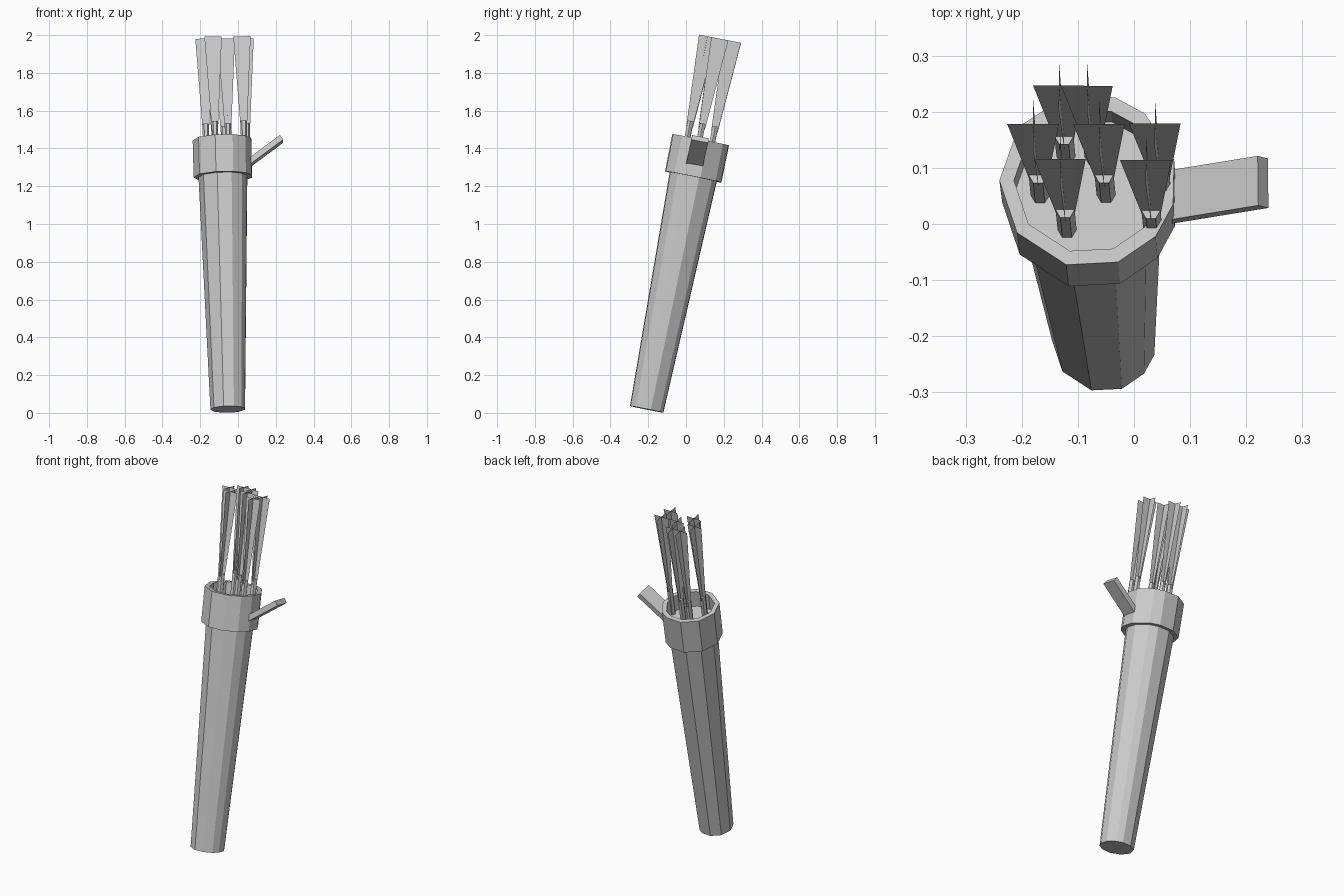
import bpy, bmesh
from math import radians, cos, sin
from mathutils import Matrix, Vector

if "Cube" in bpy.data.objects:
    bpy.data.objects.remove(bpy.data.objects["Cube"])

# Leaning frame shared by all parts: local z runs up the quiver
base = Vector((-0.053, -0.208, 0.019))
az = (Vector((-0.082, 0.078, 1.447)) - base).normalized()
ay = az.cross(Vector((1, 0, 0.02))).normalized()
ax = ay.cross(az)
FRAME = Matrix((ax, ay, az)).transposed().to_4x4()
FRAME.translation = base

# Slightly uneven 11-sided cross-section
ANGLES = [180, 217, 256, 290, 320, 344, 374, 410, 432, 465, 502]


def finish(name, bm):
    bmesh.ops.recalc_face_normals(bm, faces=bm.faces)
    me = bpy.data.meshes.new(name)
    bm.to_mesh(me)
    bm.free()
    ob = bpy.data.objects.new(name, me)
    bpy.context.collection.objects.link(ob)
    return ob


def loft(name, profile, angles, centre=(0, 0), cap=True):
    """Stack rings of (radius, height); cap the ends or close into a ring."""
    bm = bmesh.new()
    rings = [[bm.verts.new(FRAME @ Vector((centre[0] + r * cos(radians(a)),
                                           centre[1] + r * sin(radians(a)), z)))
              for a in angles] for r, z in profile]
    n = len(angles)
    pairs = list(zip(rings, rings[1:]))
    if cap:
        bm.faces.new(rings[0])
        bm.faces.new(rings[-1])
    else:
        pairs.append((rings[-1], rings[0]))
    for lo, hi in pairs:
        for i in range(n):
            j = (i + 1) % n
            bm.faces.new((lo[i], lo[j], hi[j], hi[i]))
    return finish(name, bm)


# Tapered tube; its top cap is the recessed floor inside the rim
loft("quiver_body", [(0.093, 0), (0.131, 1.25), (0.134, 1.36)], ANGLES)

# Thick collar round the mouth
loft("quiver_rim", [(0.131, 1.255), (0.157, 1.255), (0.158, 1.455), (0.132, 1.455)],
     ANGLES, cap=False)

# Arrows: shaft plus two crossed, flaring vanes; placed by vane-top centre
TOPS = [(-0.132, 0.116), (0.021, 0.114), (-0.0625, 0.178), (-0.18, 0.178),
        (0.037, 0.179), (-0.134, 0.247), (-0.084, 0.246)]
inv = FRAME.inverted()
for k, (x, y) in enumerate(TOPS, 1):
    top = inv @ Vector((x, y, 1.993 - 0.19 * (y - 0.116)))
    loft(f"arrow_shaft_{k}", [(0.017, 1.35), (0.017, 1.54)],
         range(0, 360, 60), (top.x, top.y))
    bm = bmesh.new()
    for d in (Vector((1, 0, 0)), Vector((0, 1, 0))):
        pts = [(-0.017, 1.51), (0.017, 1.51), (0.046, top.z), (-0.046, top.z)]
        bm.faces.new([bm.verts.new(FRAME @ (Vector((top.x, top.y, z)) + d * w))
                      for w, z in pts])
    finish(f"arrow_vanes_{k}", bm)

# Slanted strap stub on the right of the rim
start, end = Vector((0.045, 0.045, 1.313)), Vector((0.23, 0.075, 1.45))
sx = (end - start).normalized()
sz = sx.cross(Vector((0.007, 0.09, -0.012))).normalized()
sy = sz.cross(sx)
m = Matrix((sx, sy, sz)).transposed().to_4x4()
m.translation = (start + end) / 2
bm = bmesh.new()
bmesh.ops.create_cube(bm, size=1, matrix=m @ Matrix.Diagonal(
    ((end - start).length, 0.09, 0.03, 1)))
finish("strap_stub", bm)
